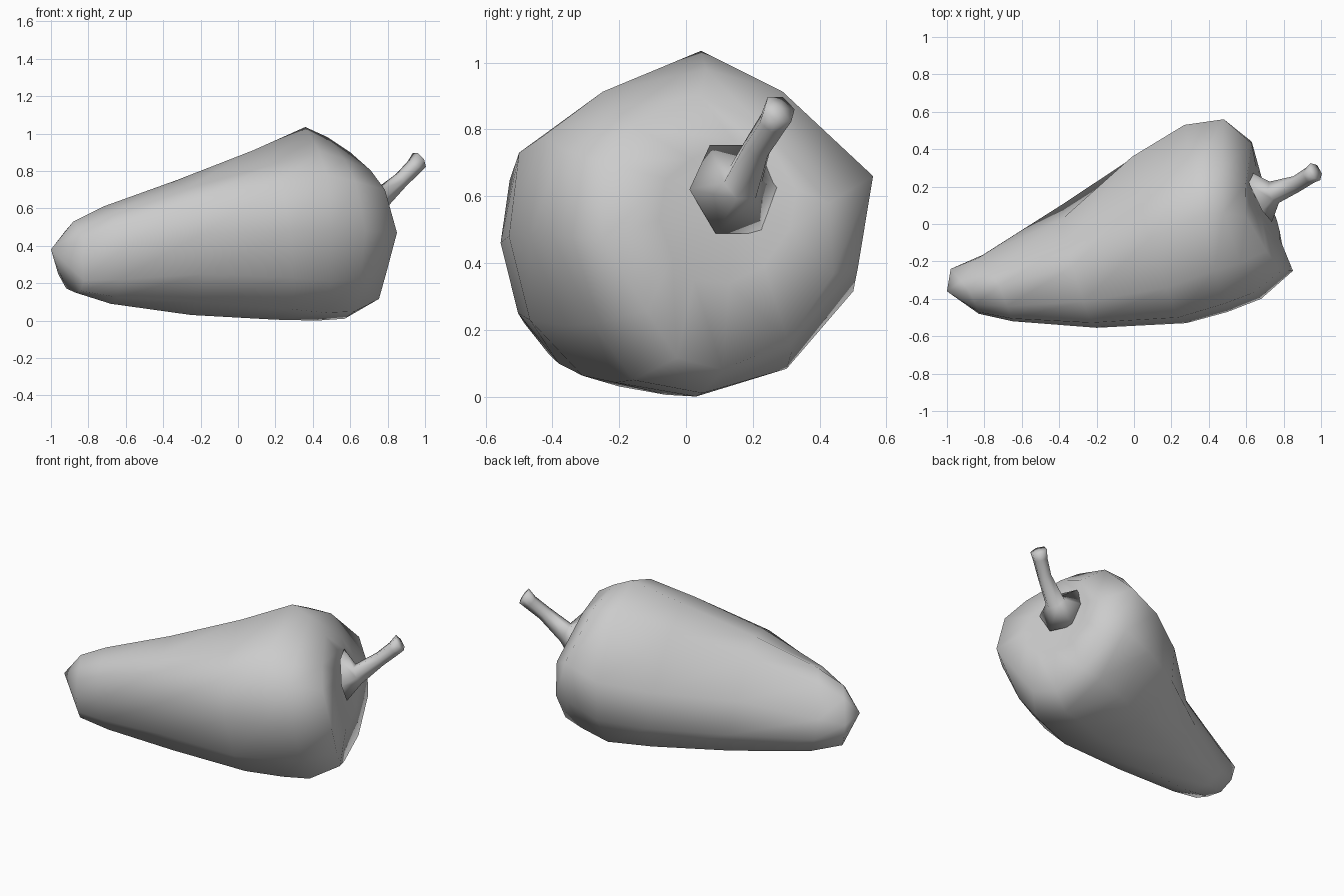
import bpy, bmesh, math
from mathutils import Vector

cube = bpy.data.objects.get("Cube")
if cube:
    bpy.data.objects.remove(cube, do_unlink=True)

grey = bpy.data.materials.new("plain grey")
grey.use_nodes = True
tone = (0.6, 0.6, 0.6, 1)
grey.diffuse_color = tone
grey.node_tree.nodes["Principled BSDF"].inputs["Base Color"].default_value = tone

# Unit cross-section: (towards front, towards top), with one flat upper back side
OUTLINE = [(1, 0), (.93, .58), (.58, .81), (0, 1), (-.46, .72), (-1, 0),
           (-.9, -.5), (-.52, -.9), (0, -1), (.56, -.88), (.9, -.53)]


def fruit_ring(front, top, back, bottom, low_front, low_back):
    """Section through four points; the last two widen its lower corners."""
    corners = [Vector(p) for p in (front, top, back, bottom)]
    front, top, back, bottom = corners
    mid = sum(corners, Vector()) / len(corners)
    ring = []
    for c, s in OUTLINE:
        side = front if c > 0 else back
        end = top if s > 0 else bottom
        widen = 1
        if s < 0:
            widen = low_front if c > 0 else low_back
        ring.append(mid + (side - mid) * abs(c) * widen + (end - mid) * abs(s))
    return ring


def round_ring(centre, direction, radius, sides=6):
    """Regular section around a centre, facing a direction."""
    q = Vector(direction).to_track_quat('Z', 'Y')
    return [Vector(centre) + q @ Vector((radius * math.cos(math.tau * i / sides),
                                         radius * math.sin(math.tau * i / sides), 0))
            for i in range(sides)]


def loft(name, rings, start, end):
    """Skin the sections and close both ends on a point."""
    bm = bmesh.new()
    loops = [[bm.verts.new(p) for p in ring] for ring in rings]
    n = len(loops[0])
    for a, b in zip(loops, loops[1:]):
        for i in range(n):
            j = (i + 1) % n
            bm.faces.new((a[i], a[j], b[j], b[i]))
    for loop, tip in ((loops[0], start), (loops[-1], end)):
        v = bm.verts.new(tip)
        for i in range(n):
            bm.faces.new((loop[i], loop[(i + 1) % n], v))
    bmesh.ops.recalc_face_normals(bm, faces=bm.faces)
    for f in bm.faces:
        f.smooth = True
    mesh = bpy.data.meshes.new(name)
    bm.to_mesh(mesh)
    bm.free()
    mesh.materials.append(grey)
    obj = bpy.data.objects.new(name, mesh)
    bpy.context.collection.objects.link(obj)


# Fruit: front, top, back and bottom of each section from tip to shoulder,
# then the widening of the lower front and lower back corners
sections = [
    ((-.83, -.48, .31), (-.88, -.36, .53), (-.98, -.24, .34), (-.87, -.36, .15), 1, 1),
    ((-.65, -.52, .36), (-.72, -.33, .61), (-.83, -.18, .36), (-.68, -.30, .09), 1, 1.1),
    ((-.20, -.555, .46), (-.33, -.23, .75), (-.38, .03, .44), (-.25, -.20, .03), 1, 1.35),
    ((.28, -.53, .48), (.08, -.08, .91), (-.01, .36, .52), (.20, -.06, .005), .98, 1.12),
    ((.50, -.47, .48), (.36, .045, 1.035), (.27, .53, .58), (.42, .03, 0), .86, 1.05),
    ((.68, -.40, .48), (.48, .06, .98), (.48, .56, .66), (.57, .05, .01), .8, 1.03),
    ((.85, -.25, .47), (.60, .04, .90), (.63, .43, .58), (.69, .11, .08), .72, 1.1),
    ((.78, -.08, .53), (.62, .14, .77), (.63, .33, .62), (.72, .13, .34), .9, 1),
]
loft("fruit_body", [fruit_ring(*s) for s in sections],
     (-1, -.36, .38), (.66, .15, .60))

# Stem: flared collar narrowing into a bent stalk
stalk = [
    ((.67, .15, .62), (.87, .42, .15), .155),
    ((.75, .17, .64), (.8, .35, .45), .062),
    ((.87, .215, .75), (.7, .3, .6), .044),
    ((.94, .26, .82), (.6, .35, .7), .045),
    ((.97, .28, .86), (.7, .4, .55), .052),
]
loft("stem", [round_ring(*s) for s in stalk], (.65, .14, .61), (.975, .283, .863))
